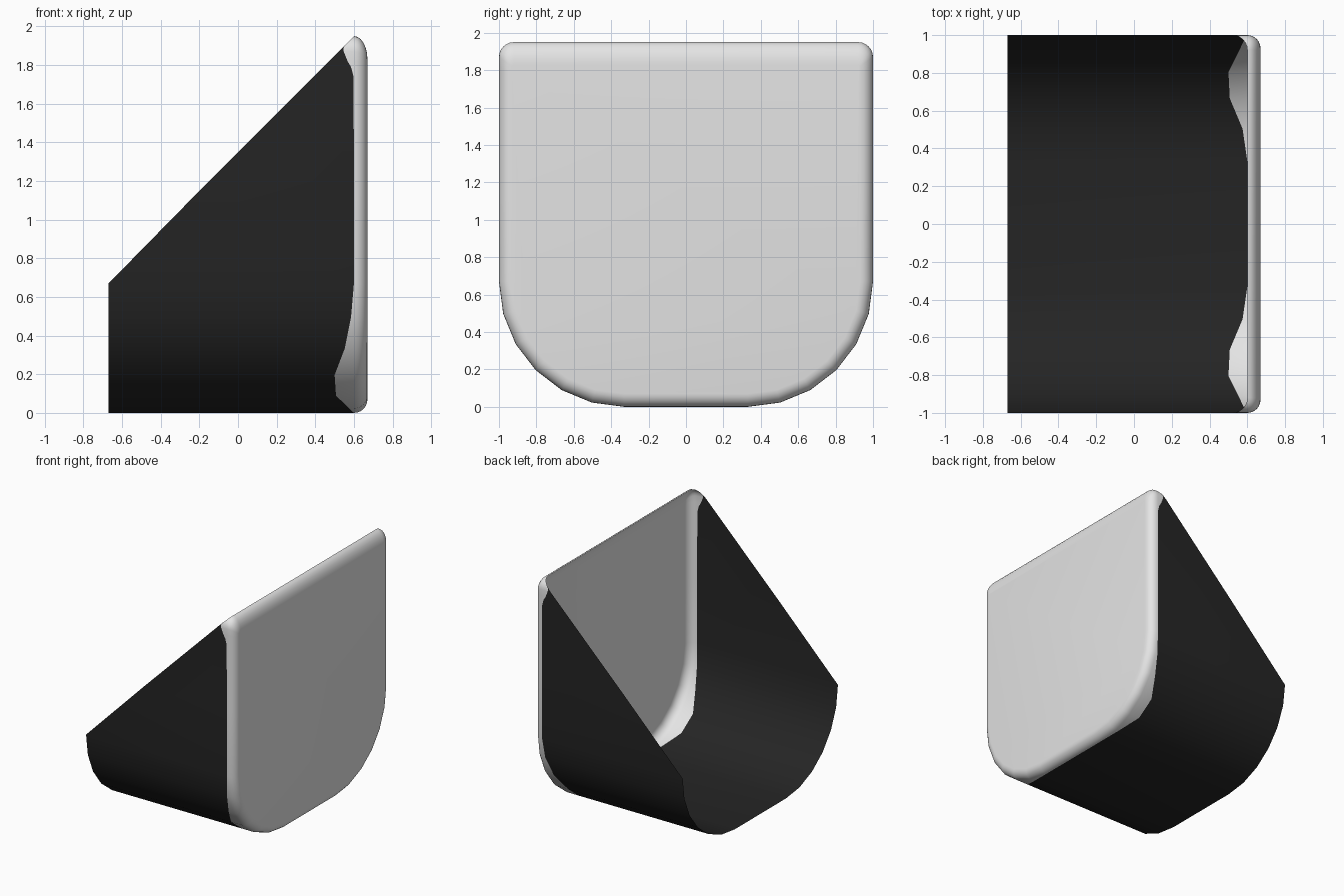
import bpy, bmesh, math

if "Cube" in bpy.data.objects:
    bpy.data.objects.remove(bpy.data.objects["Cube"])

def material(name, c):
    m = bpy.data.materials.new(name)
    m.diffuse_color = (c, c, c, 1)
    m.use_nodes = True
    m.node_tree.nodes["Principled BSDF"].inputs["Base Color"].default_value = m.diffuse_color
    return m

dark = material("dark_shell", 0.018)
light = material("light_panel", 0.78)

XE, R = 0.6, 0.07          # start of the end rounding, its radius
BIG, SMALL, TOP = 0.67, 0.08, 1.95

# Half outline stations: y, z, outward normal y/z, x where the dark colour stops
half = [(0, 0, 0, -1, XE)]
edge = [0.6, 0.575, 0.507, 0.5, 0.553, 0.585, 0.6]
for i in range(7):
    a = math.radians(15 * i)
    half.append((1 - BIG + BIG * math.sin(a), BIG - BIG * math.cos(a),
                 math.sin(a), -math.cos(a), edge[i]))
for z, x in ((1.2, 0.603), (1.74, 0.598), (1.79, 0.585), (1.82, 0.567)):
    half.append((1, z, 1, 0, min(x, XE)))
for i in range(7):
    a = math.radians(15 * i)
    half.append((1 - SMALL + SMALL * math.cos(a), TOP - SMALL + SMALL * math.sin(a),
                 math.cos(a), math.sin(a), 0.547))
half.append((0, TOP, 0, 1, XE))
outline = half + [(-y, z, -ny, nz, x) for y, z, ny, nz, x in half[-2:0:-1]]

bm = bmesh.new()
rings = []
# Trough: sloped rim, colour border, start of rounding
start = [max(-0.67, z - 1.35) for _, z, _, _, _ in outline]
rings.append([bm.verts.new((s, p[0], p[1])) for s, p in zip(start, outline)])
rings.append([bm.verts.new((min(XE, max(s, p[4])), p[0], p[1])) for s, p in zip(start, outline)])
rings.append([bm.verts.new((XE, p[0], p[1])) for p in outline])
# Rounded border of the end panel, taller along the top
for k in range(1, 7):
    t = math.radians(15 * k)
    d = 1 - math.cos(t)
    ring = []
    for y, z, ny, nz, _ in outline:
        drop = 0.05 * d if z > 1.86 else (0.03 * d if z > 1.81 else 0)
        ring.append(bm.verts.new((XE + R * math.sin(t), y - ny * R * d, z - nz * R * d - drop)))
    rings.append(ring)

n = len(outline)
for r in range(len(rings) - 1):
    for i in range(n):
        j = (i + 1) % n
        f = bm.faces.new((rings[r][i], rings[r][j], rings[r + 1][j], rings[r + 1][i]))
        f.material_index = 0 if r == 0 else 1
cap = bm.faces.new(rings[-1])
cap.material_index = 1
bmesh.ops.remove_doubles(bm, verts=bm.verts, dist=0.0005)
bmesh.ops.recalc_face_normals(bm, faces=bm.faces)
if any(f.normal.x < -0.0 and len(f.verts) > 20 for f in bm.faces):
    bmesh.ops.reverse_faces(bm, faces=bm.faces)

me = bpy.data.meshes.new("open_scoop")
bm.to_mesh(me)
bm.free()
me.materials.append(dark)
me.materials.append(light)
ob = bpy.data.objects.new("open_scoop", me)
bpy.context.collection.objects.link(ob)
bpy.context.view_layer.objects.active = ob
ob.select_set(True)
bpy.ops.object.shade_smooth_by_angle(angle=math.radians(40))
